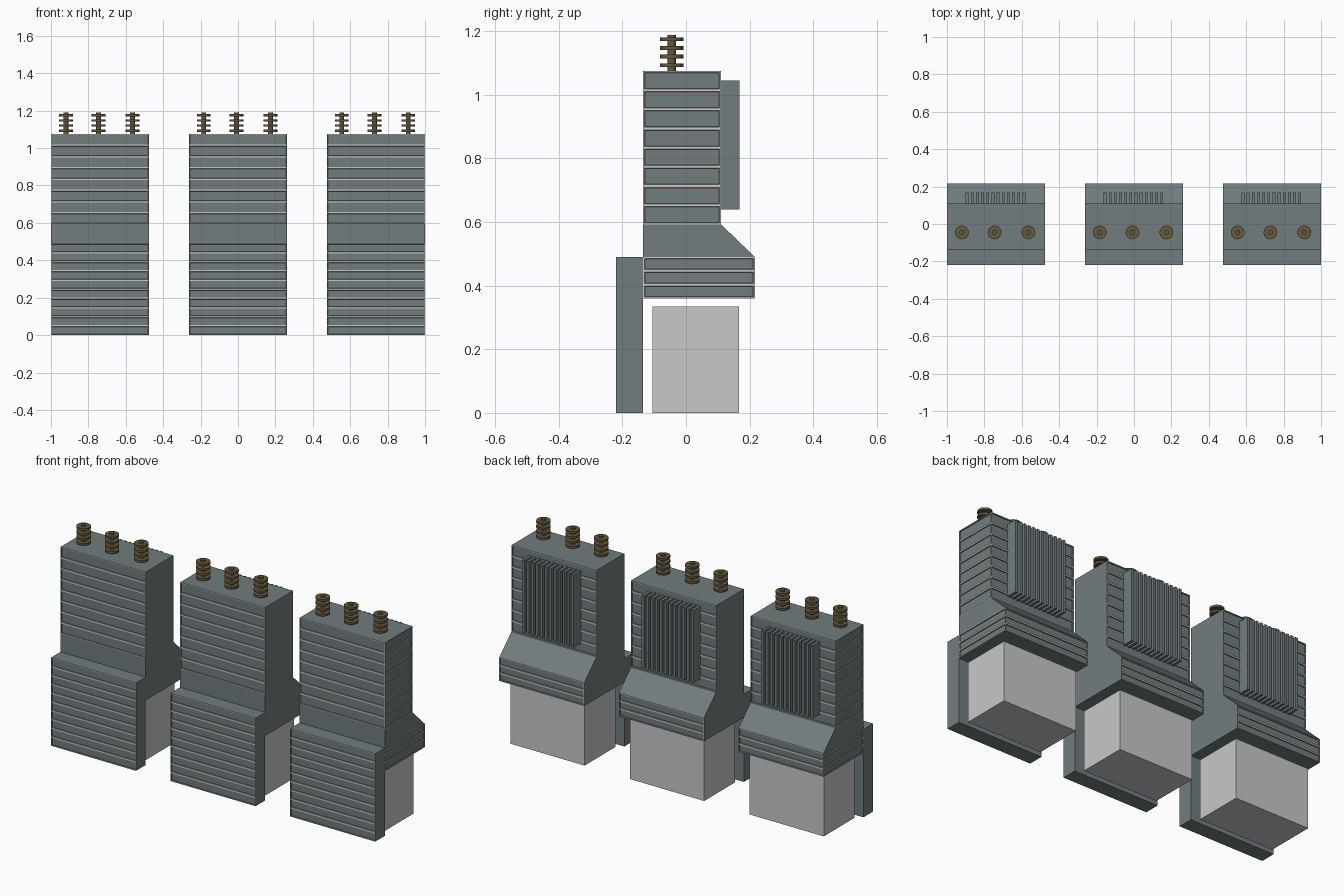
import bpy, bmesh
from mathutils import Vector

cube = bpy.data.objects.get("Cube")
if cube:
    bpy.data.objects.remove(cube, do_unlink=True)


def material(name, rgb):
    m = bpy.data.materials.new(name)
    m.use_nodes = True
    m.diffuse_color = (*rgb, 1)
    m.node_tree.nodes["Principled BSDF"].inputs["Base Color"].default_value = (*rgb, 1)
    return m


steel = material("blue grey steel", (0.165, 0.205, 0.21))
trim = material("pale trim", (0.6, 0.58, 0.56))
concrete = material("light grey plinth", (0.58, 0.58, 0.58))
ceramic = material("brown ceramic", (0.13, 0.1, 0.045))
WIDTH = 0.525


def finish(name, bm, mats, x=0):
    bmesh.ops.recalc_face_normals(bm, faces=bm.faces)
    mesh = bpy.data.meshes.new(name)
    bm.to_mesh(mesh)
    bm.free()
    for m in mats:
        mesh.materials.append(m)
    ob = bpy.data.objects.new(name, mesh)
    ob.location.x = x
    bpy.context.collection.objects.link(ob)
    return ob


def add_box(bm, lo, hi):
    lo, hi = Vector(lo), Vector(hi)
    verts = bmesh.ops.create_cube(bm, size=1)["verts"]
    for v in verts:
        v.co = (lo + hi) / 2 + v.co * (hi - lo)


def prism(profile):
    """Extrude a side profile of (y, z) points across the cabinet width."""
    bm = bmesh.new()
    face = bm.faces.new([bm.verts.new((-WIDTH / 2, y, z)) for y, z in profile])
    ext = bmesh.ops.extrude_face_region(bm, geom=[face])["geom"]
    bmesh.ops.translate(bm, vec=(WIDTH, 0, 0),
                        verts=[g for g in ext if isinstance(g, bmesh.types.BMVert)])
    bmesh.ops.recalc_face_normals(bm, faces=bm.faces)
    return bm


def rib(bm, wanted, bands):
    """Cut the wanted walls into rows, then frame and recess every row."""
    cuts = sorted({round(lo + (hi - lo) * i / n, 4)
                   for lo, hi, n in bands for i in range(n + 1)})
    for z in cuts:
        faces = [f for f in bm.faces if wanted(f)]
        geom = set(faces)
        for f in faces:
            geom.update(f.edges, f.verts)
        bmesh.ops.bisect_plane(bm, geom=list(geom), dist=1e-5,
                               plane_co=(0, 0, z), plane_no=(0, 0, 1))
    bm.normal_update()

    def in_band(f):
        z = f.calc_center_median().z
        return any(lo < z < hi for lo, hi, n in bands)

    rows = [f for f in bm.faces if wanted(f) and in_band(f)]
    frame = bmesh.ops.inset_individual(bm, faces=rows, thickness=0.006)["faces"]
    for f in frame:
        f.material_index = 1
    sides = bmesh.ops.inset_individual(bm, faces=rows, thickness=0.002, depth=-0.005)["faces"]
    for f in list(sides) + rows:
        f.material_index = 0


def cabinet(x, side):
    # Main housing: ribbed front, back and exposed outer end
    bm = prism([(-0.135, 0.36), (0.217, 0.36), (0.217, 0.49),
                (0.11, 0.593), (0.11, 1.075), (-0.135, 1.075)])

    def ribbed(f):
        n = f.normal
        if n.y < -0.9:
            return f.calc_center_median().z > 0.49
        return n.y > 0.9 or n.x * side > 0.9

    # Separate the hidden lower front before ribbing
    bmesh.ops.bisect_plane(bm, geom=bm.verts[:] + bm.edges[:] + [f for f in bm.faces if f.normal.y < -0.9],
                           dist=1e-5, plane_co=(0, 0, 0.49), plane_no=(0, 0, 1))
    rib(bm, ribbed, [(0.36, 0.49, 3), (0.593, 1.075, 8)])
    finish("housing", bm, [steel, trim], x)

    # Lower front panel
    bm = prism([(-0.22, 0), (-0.135, 0), (-0.135, 0.49), (-0.22, 0.49)])
    rib(bm, lambda f: f.normal.y < -0.9, [(0, 0.49, 10)])
    finish("lower_front_panel", bm, [steel, trim], x)

    # Plinth
    bm = bmesh.new()
    add_box(bm, (-0.229, -0.105, 0), (0.229, 0.167, 0.335))
    finish("plinth", bm, [concrete], x)

    # Cooling fins on the back
    bm = bmesh.new()
    for i in range(12):
        fx = -0.155 + i * 0.0276
        add_box(bm, (fx - 0.0075, 0.1, 0.64), (fx + 0.0075, 0.168, 1.045))
    finish("cooling_fins", bm, [steel], x)

    # Insulators: a core with four stacked discs
    for ix in (-0.183, -0.008, 0.173):
        bm = bmesh.new()
        for radius, lo, hi in [(0.013, 1.07, 1.189)] + [
                (0.037, 1.087 + i * 0.0273, 1.099 + i * 0.0273) for i in range(4)]:
            verts = bmesh.ops.create_cone(bm, cap_ends=True, segments=16, radius1=radius,
                                          radius2=radius, depth=hi - lo)["verts"]
            bmesh.ops.translate(bm, verts=verts, vec=(ix, -0.045, (lo + hi) / 2))
        finish("insulator", bm, [ceramic], x)


for side in (-1, 0, 1):
    cabinet(side * 0.7375, side)
